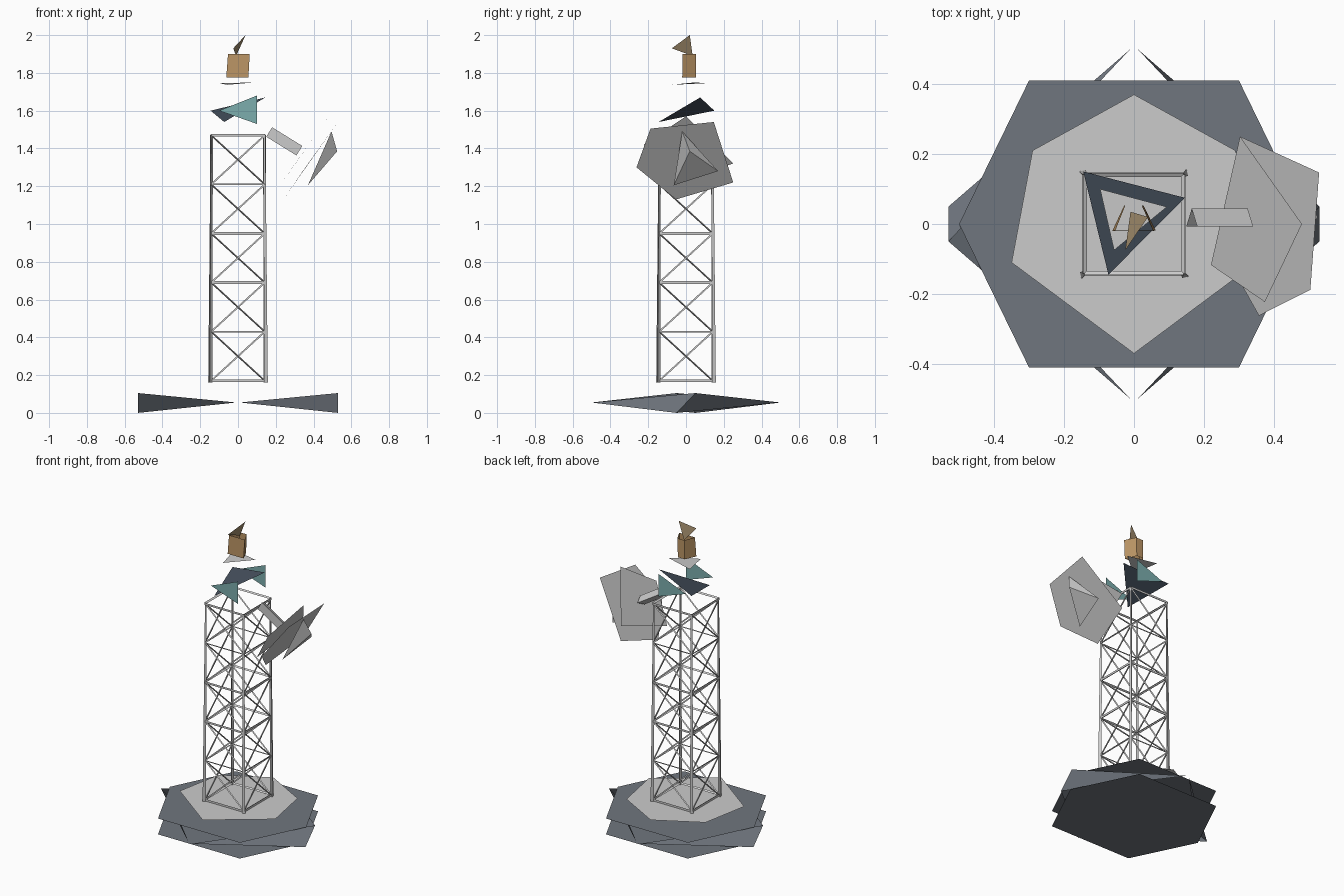
import bpy, math
from mathutils import Vector

if "Cube" in bpy.data.objects:
    bpy.data.objects.remove(bpy.data.objects["Cube"])


def material(name, rgb):
    m = bpy.data.materials.new(name)
    m.diffuse_color = (*rgb, 1)
    m.use_nodes = True
    m.node_tree.nodes["Principled BSDF"].inputs["Base Color"].default_value = m.diffuse_color
    return m


slate = material("slate", (0.16, 0.18, 0.21))
navy = material("dark_slate", (0.06, 0.08, 0.11))
teal = material("teal", (0.20, 0.42, 0.42))
amber = material("amber", (0.50, 0.30, 0.13))
tan = material("tan", (0.38, 0.28, 0.16))


def mesh(name, verts, faces, mat=None):
    me = bpy.data.meshes.new(name)
    me.from_pydata([tuple(v) for v in verts], [], faces)
    me.update()
    ob = bpy.data.objects.new(name, me)
    bpy.context.collection.objects.link(ob)
    if mat:
        me.materials.append(mat)
    return ob


def plate(name, pts, mat=None):
    return mesh(name, pts, [tuple(range(len(pts)))], mat)


def bars(name, segments):
    """Three-sided bars; each segment is (start, end, start radius, end radius)."""
    verts, faces = [], []
    for a, b, ra, rb in segments:
        a, b = Vector(a), Vector(b)
        q = (b - a).to_track_quat('Z', 'Y')
        n = len(verts)
        for p, r in ((a, ra), (b, rb)):
            for i in range(3):
                t = math.tau * i / 3
                verts.append(p + q @ Vector((r * math.cos(t), r * math.sin(t), 0)))
        for i in range(3):
            j = (i + 1) % 3
            faces.append((n + i, n + j, n + 3 + j, n + 3 + i))
    return mesh(name, verts, faces)


# Base: two flat hexagons with slanted side facets between them
hexagon = [(0.5, 0), (0.3, 0.41), (-0.3, 0.41), (-0.5, 0), (-0.3, -0.41), (0.3, -0.41)]
plate("base_top", [(x, y, 0.105) for x, y in hexagon], slate)
plate("base_bottom", [(x, y, 0.0) for x, y in reversed(hexagon)], slate)
for s, side in ((1, "right"), (-1, "left")):
    mesh("base_side_" + side,
         [(0.53 * s, -0.05 * s, 0), (0.53 * s, 0.05 * s, 0.105),
          (0.01 * s, -0.5 * s, 0.055), (0.01 * s, 0.5 * s, 0.055)],
         [(0, 1, 2), (1, 0, 3)], slate)

# Footing slab under the tower
plate("footing", [(0, 0.37, 0.16), (-0.29, 0.21, 0.16), (-0.35, -0.11, 0.16),
                  (0, -0.37, 0.16), (0.35, -0.11, 0.16), (0.29, 0.21, 0.16)])

# Lattice tower: legs, level rings and crossed braces
H = 0.142
corners = [(-H, -H), (H, -H), (H, H), (-H, H)]
levels = [0.17 + 0.26 * i for i in range(6)]
bars("tower_legs", [((x * 1.03, y * 1.03, 0.16), (x * 0.98, y * 0.98, 1.47), 0.012, 0.006)
                    for x, y in corners])
rings, braces = [], []
for k, z in enumerate(levels):
    r = 0.004 if k in (1, 4) else 0.008
    for i in range(4):
        (ax, ay), (bx, by) = corners[i], corners[(i + 1) % 4]
        rings.append(((ax, ay, z), (bx, by, z), r, r))
        if k < 5:
            top = levels[k + 1]
            braces.append(((ax, ay, z), (bx, by, top), 0.005, 0.005))
            braces.append(((bx, by, z), (ax, ay, top), 0.005, 0.005))
bars("tower_rings", rings)
bars("tower_braces", braces)

# Head: tilted deck, teal side panels, small grey deck
plate("head_deck", [(-0.145, 0.15, 1.60), (-0.073, -0.145, 1.54), (0.145, 0.075, 1.67)], navy)
for y, side in ((-0.141, "front"), (0.146, "back")):
    plate("head_panel_" + side, [(-0.1, y, 1.60), (0.1, y, 1.53), (0.1, y, 1.68)], teal)
plate("lamp_deck", [(-0.097, 0.1, 1.745), (-0.057, -0.075, 1.737), (0.094, 0.049, 1.75)])

# Lamp housing and its cap
low = [(-0.062, -0.02), (0.055, -0.02), (0.022, 0.053), (-0.028, 0.053)]
high = [(-0.053, -0.018), (0.062, -0.018), (0.027, 0.053), (-0.025, 0.053)]
mesh("lamp", [(x, y, 1.775) for x, y in low] + [(x, y, 1.90) for x, y in high],
     [(i, (i + 1) % 4, 4 + (i + 1) % 4, 4 + i) for i in range(4)], amber)
plate("lamp_cap", [(-0.025, -0.075, 1.93), (0.04, 0.02, 2.0), (-0.01, 0.035, 1.89)], tan)

# Dish: arm, back and front plates, feed cone
bars("dish_arm", [((0.165, 0.01, 1.487), (0.325, 0.01, 1.388), 0.034, 0.034)])
plate("dish_back", [(0.303, 0.25, 1.32), (0.48, 0, 1.57), (0.374, -0.223, 1.42),
                    (0.22, -0.117, 1.20)])
plate("dish_front", [(0.504, -0.188, 1.505), (0.357, -0.262, 1.30), (0.24, -0.053, 1.13),
                     (0.303, 0.25, 1.22), (0.529, 0.147, 1.54)])
mesh("dish_feed", [(0.37, -0.065, 1.205), (0.42, 0.17, 1.28), (0.495, -0.02, 1.49),
                   (0.525, 0.02, 1.385)],
     [(0, 1, 3), (1, 2, 3), (2, 0, 3)])
